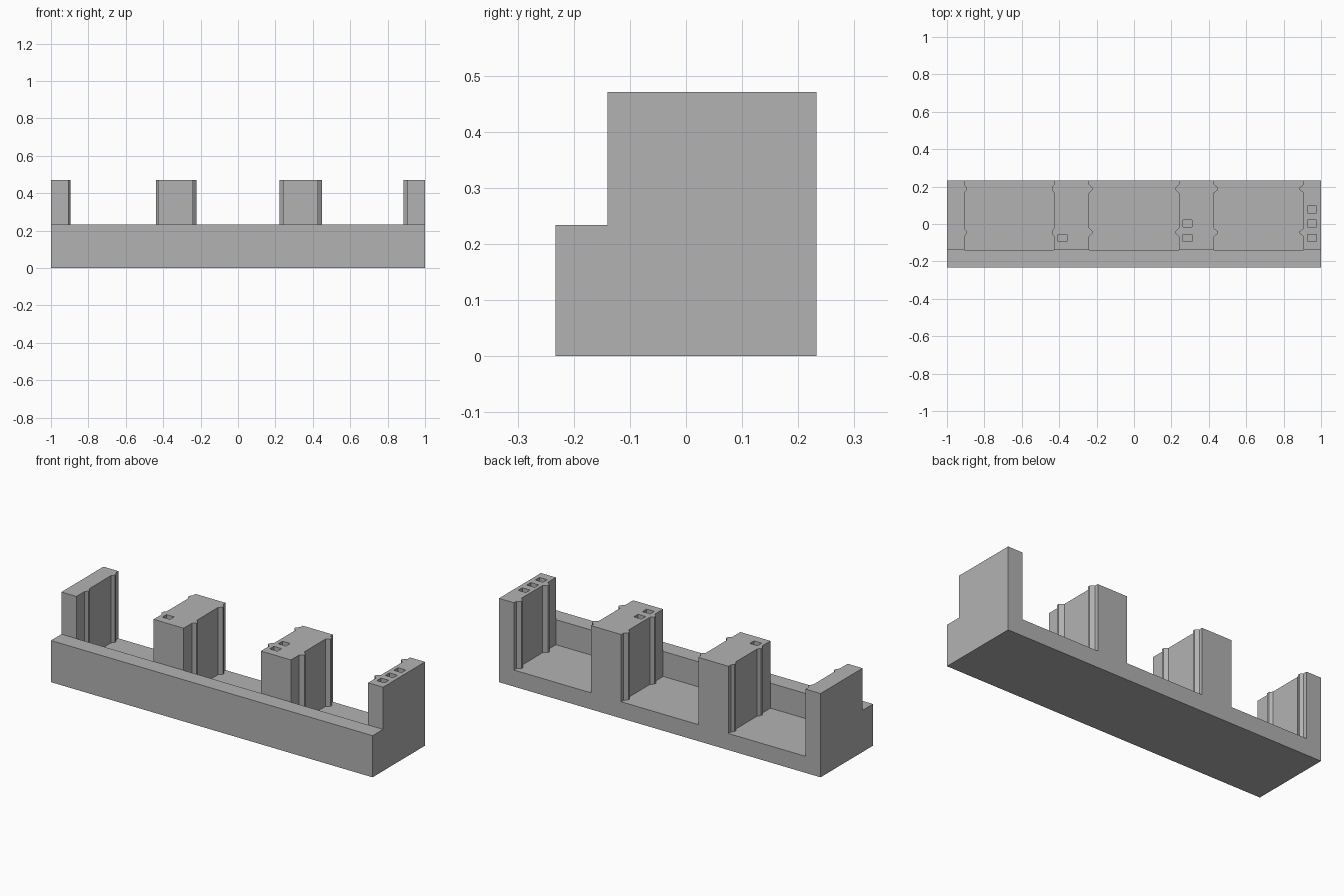
import bpy
import bmesh
from mathutils import Vector

cube = bpy.data.objects.get("Cube")
if cube:
    bpy.data.objects.remove(cube, do_unlink=True)

HALF_DEPTH = 0.233
STEP_Y = -0.14
TOP = 0.471
RIM = 0.234
FLOOR = 0.093
BAY_HALF = 0.24

grey = bpy.data.materials.new("plain grey")
grey.use_nodes = True
color = (0.448, 0.448, 0.448, 1)
grey.diffuse_color = color
grey.node_tree.nodes["Principled BSDF"].inputs["Base Color"].default_value = color


def prism(name, points, offset):
    """Extrude a closed planar outline along an offset."""
    bm = bmesh.new()
    face = bm.faces.new([bm.verts.new(p) for p in points])
    result = bmesh.ops.extrude_face_region(bm, geom=[face])
    moved = [v for v in result["geom"] if isinstance(v, bmesh.types.BMVert)]
    bmesh.ops.translate(bm, verts=moved, vec=Vector(offset))
    bmesh.ops.recalc_face_normals(bm, faces=bm.faces)
    mesh = bpy.data.meshes.new(name)
    bm.to_mesh(mesh)
    bm.free()
    mesh.materials.append(grey)
    obj = bpy.data.objects.new(name, mesh)
    bpy.context.collection.objects.link(obj)
    return obj


def carve(target, cutter):
    """Subtract a cutter and discard it."""
    cutter.hide_render = True
    mod = target.modifiers.new("carve", "BOOLEAN")
    mod.operation = "DIFFERENCE"
    mod.solver = "EXACT"
    mod.object = cutter
    bpy.context.view_layer.objects.active = target
    bpy.ops.object.modifier_apply(modifier=mod.name)
    bpy.data.objects.remove(cutter, do_unlink=True)


# Stepped block: low front rim, tall rear
side = [(-HALF_DEPTH, 0), (HALF_DEPTH, 0), (HALF_DEPTH, TOP),
        (STEP_Y, TOP), (STEP_Y, RIM), (-HALF_DEPTH, RIM)]
body = prism("gauge_block", [(-1, y, z) for y, z in side], (2, 0, 0))


# Open bays with vertical gripping ribs on both walls
def bay(center, rib):
    wall = [(BAY_HALF, STEP_Y)]
    for y in (-0.045, 0.189):
        wall += [(BAY_HALF, y - 0.023), (BAY_HALF - rib, y - 0.006),
                 (BAY_HALF - rib, y + 0.006), (BAY_HALF, y + 0.023)]
    wall.append((BAY_HALF, 0.3))
    outline = wall + [(-x, y) for x, y in reversed(wall)]
    return prism("bay_cutter", [(center + x, y, FLOOR) for x, y in outline], (0, 0, 0.5))


# Shallow marker pocket in a pillar top
def pocket(x, y):
    w, d = 0.024, 0.0185
    z = TOP - 0.023
    corners = [(x - w, y - d, z), (x + w, y - d, z), (x + w, y + d, z), (x - w, y + d, z)]
    return prism("pocket_cutter", corners, (0, 0, 0.1))


# Each bay is marked by one, two or three pockets on its neighbouring pillar
bays = [(-0.667, 0.0125, -0.382), (0, 0.0175, 0.286), (0.667, 0.0215, 0.952)]
for number, (center, rib, pocket_x) in enumerate(bays, 1):
    carve(body, bay(center, rib))
    for i in range(number):
        carve(body, pocket(pocket_x, -0.074 + 0.076 * i))
